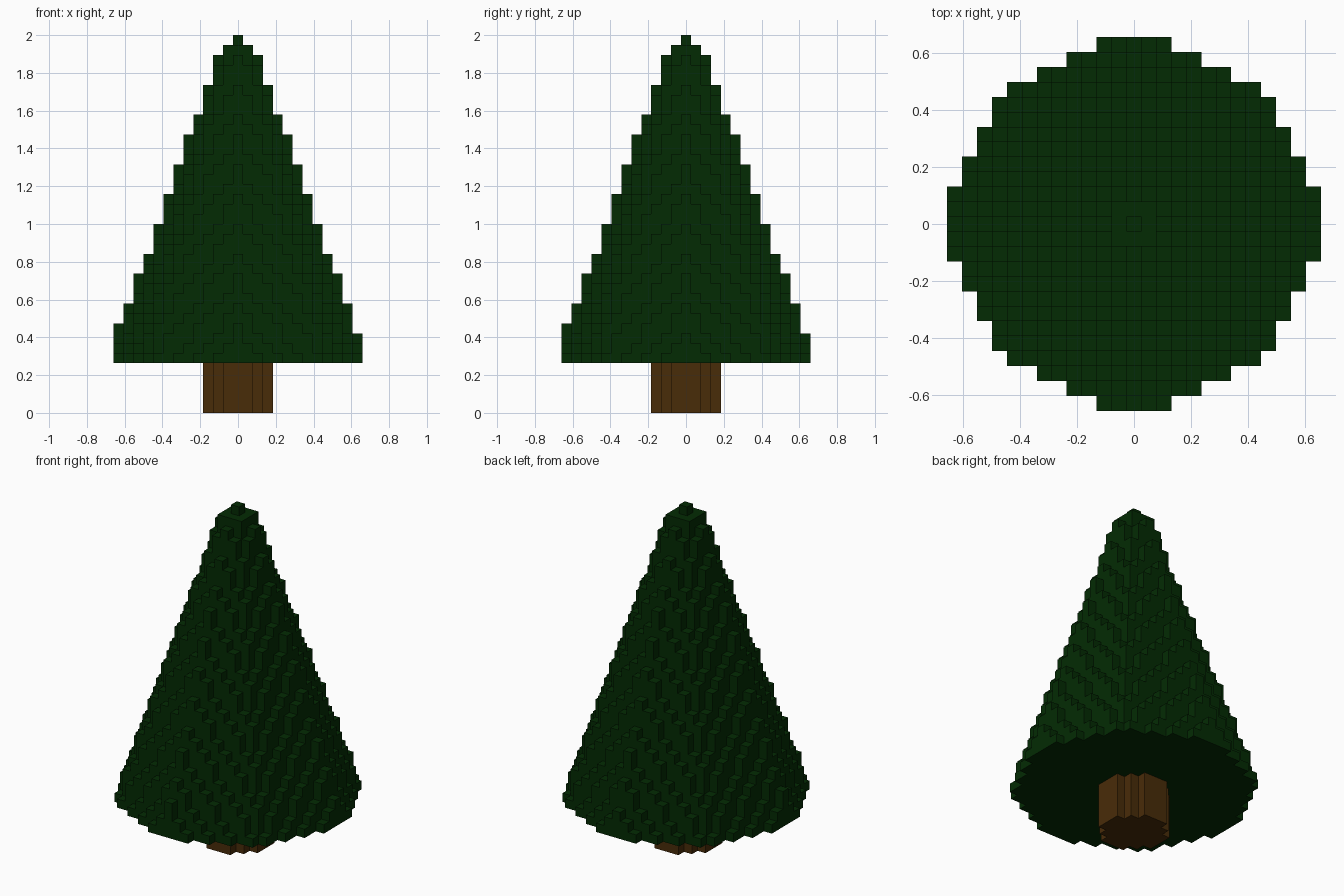
import bpy, bmesh, math
from mathutils import Vector

cube = bpy.data.objects.get("Cube")
if cube:
    bpy.data.objects.remove(cube, do_unlink=True)

BLOCK = 2 / 38          # edge of one block
TRUNK_LAYERS = 5
TOP_LAYER = 37
BASE_RADIUS = 12


def make_material(name, rgb):
    mat = bpy.data.materials.new(name)
    mat.use_nodes = True
    mat.diffuse_color = (*rgb, 1)
    bsdf = mat.node_tree.nodes["Principled BSDF"]
    bsdf.inputs["Base Color"].default_value = (*rgb, 1)
    bsdf.inputs["Roughness"].default_value = 0.9
    return mat


def build_blocks(name, cells, height, mat):
    """Skin a set of grid cells, making only the exposed faces."""
    bm = bmesh.new()
    corners = {}
    scale = Vector((BLOCK, BLOCK, height))

    def corner(p):
        key = tuple(round(2 * c) for c in p)
        if key not in corners:
            corners[key] = bm.verts.new(p * scale)
        return corners[key]

    for cell in sorted(cells):
        centre = Vector(cell) + Vector((0, 0, 0.5))
        for axis in range(3):
            for sign in (1, -1):
                n = Vector((0, 0, 0))
                n[axis] = sign
                if tuple(int(c + s) for c, s in zip(cell, n)) in cells:
                    continue
                u = Vector((0, 0, 0))
                u[(axis + 1) % 3] = 1
                v = n.cross(u)
                mid = centre + n / 2
                bm.faces.new([corner(mid + (a * u + b * v) / 2)
                              for a, b in ((-1, -1), (1, -1), (1, 1), (-1, 1))])
    mesh = bpy.data.meshes.new(name)
    bm.to_mesh(mesh)
    bm.free()
    mesh.materials.append(mat)
    obj = bpy.data.objects.new(name, mesh)
    bpy.context.collection.objects.link(obj)
    return obj


def reach(x, y):
    """Eight-sided distance from the axis, with corners on x and y."""
    return max(abs(x), abs(y)) + 0.46 * min(abs(x), abs(y))


def layer_radius(k):
    """Radius of the pyramid, in blocks, at layer k."""
    return 0 if k == TOP_LAYER else 5.001 + 0.363 * (27 - k)


green = make_material("dark_pine_green", (0.001, 0.024, 0.001))
brown = make_material("bark_brown", (0.066, 0.025, 0.0025))

# Foliage: stepped eight-sided pyramid of stacked blocks
span = range(-BASE_RADIUS, BASE_RADIUS + 1)
foliage = {(x, y, k) for k in range(TRUNK_LAYERS, TOP_LAYER + 1)
           for x in span for y in span if reach(x, y) <= layer_radius(k)}
# Single blocks that stick out one layer higher on two sides
foliage |= {(-BASE_RADIUS, 0, 8), (0, -BASE_RADIUS, 8)}
build_blocks("foliage", foliage, BLOCK, green)

# Trunk: one layer of tall columns
trunk = {(x, y, 0) for x in range(-3, 4) for y in range(-3, 4)
         if math.hypot(x, y) < 3.3}
build_blocks("trunk", trunk, BLOCK * TRUNK_LAYERS, brown)
